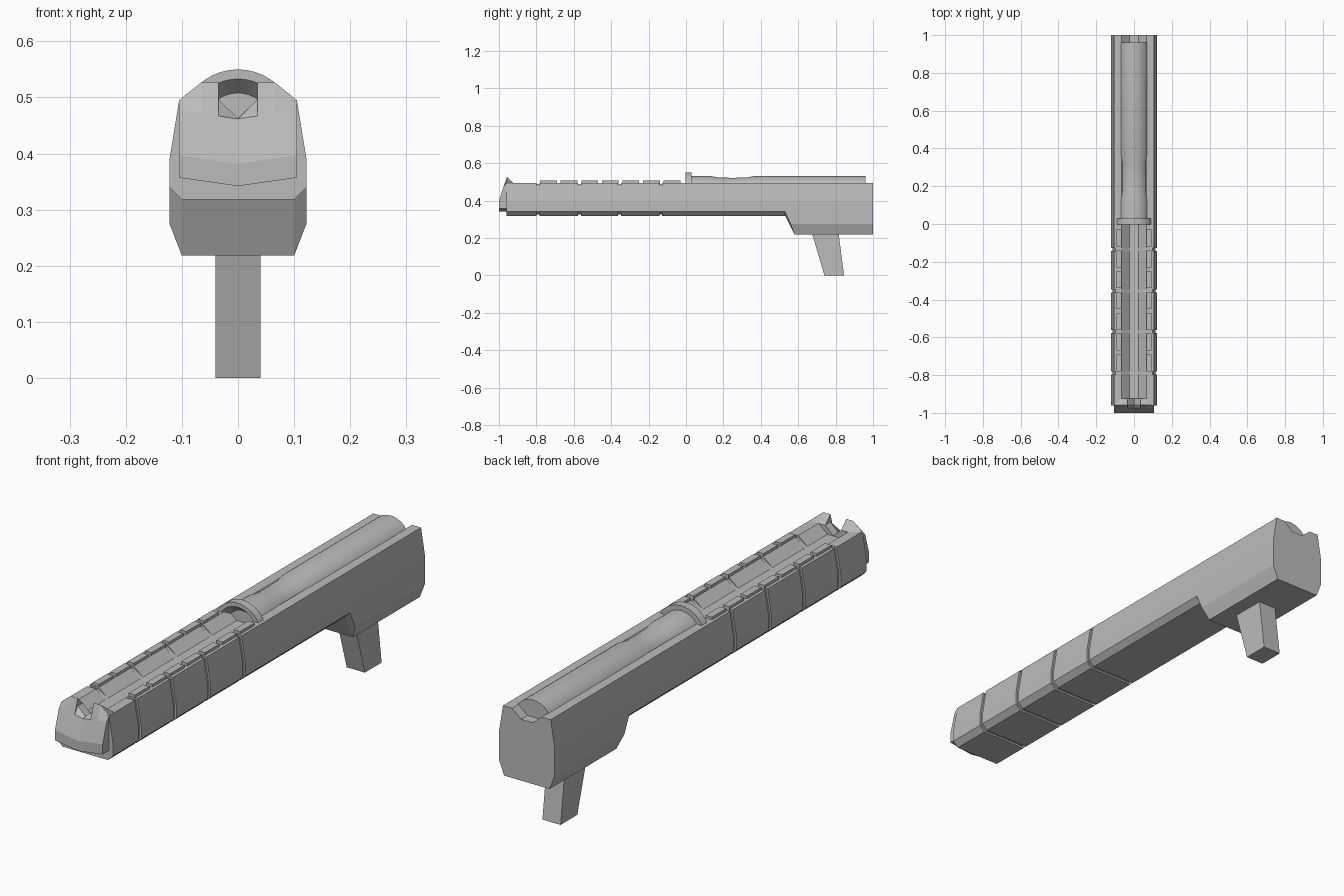
import bpy, bmesh, math

if "Cube" in bpy.data.objects:
    bpy.data.objects.remove(bpy.data.objects["Cube"])

grey = bpy.data.materials.new("gunmetal_grey")
grey.diffuse_color = (0.5, 0.5, 0.5, 1)
grey.use_nodes = True
grey.node_tree.nodes["Principled BSDF"].inputs["Base Color"].default_value = grey.diffuse_color


def make(name, bm, smooth=False):
    bmesh.ops.remove_doubles(bm, verts=bm.verts, dist=1e-5)
    bmesh.ops.recalc_face_normals(bm, faces=bm.faces)
    me = bpy.data.meshes.new(name)
    bm.to_mesh(me)
    bm.free()
    ob = bpy.data.objects.new(name, me)
    bpy.context.collection.objects.link(ob)
    me.materials.append(grey)
    if smooth:
        bpy.ops.object.select_all(action='DESELECT')
        ob.select_set(True)
        bpy.context.view_layer.objects.active = ob
        bpy.ops.object.shade_smooth_by_angle(angle=math.radians(25))
    return ob


def loft(name, rings, smooth=False):
    """Skin a row of closed rings and cap both ends."""
    bm = bmesh.new()
    rows = [[bm.verts.new(p) for p in r] for r in rings]
    n = len(rows[0])
    for a, b in zip(rows, rows[1:]):
        for i in range(n):
            j = (i + 1) % n
            bm.faces.new((a[i], a[j], b[j], b[i]))
    bm.faces.new(rows[0])
    bm.faces.new(rows[-1][::-1])
    return make(name, bm, smooth)


# Long body: channelled top, chamfered bottom, deeper at the rear
def section(y, low=0.34, bottom=0.318, inset=0.0, slant=0.0):
    half = [(0.025, 0.462, 0), (0.065, 0.495 - inset, 0), (0.105 - inset, 0.495 - inset, 0),
            (0.122 - inset, 0.39, 0), (0.122 - inset, low, 0), (0.10 - inset, bottom + inset, slant)]
    return ([(x, y + s, z) for x, z, s in half] +
            [(-x, y + s, z) for x, z, s in reversed(half)])


rings = [section(-0.96)]
for y in (-0.79, -0.57, -0.355, -0.135):      # panel grooves round the body
    rings += [section(y - 0.008), section(y - 0.008, inset=0.007),
              section(y + 0.008, inset=0.007), section(y + 0.008)]
rings += [section(0.53), section(0.56, 0.275, 0.218, slant=0.02), section(1.0, 0.275, 0.218)]
loft("body", rings)


# Nose plate with a centre crease and a notched sight on top
def nose(x, top):
    zb = 0.357 - 0.015 * (1 - abs(x) / 0.105)
    back = min(top, 0.495)
    pts = [(-0.925, zb), (-1.0, zb), (-1.0, zb + 0.04), (-0.975, zb + 0.12),
           (-0.957, top), (-0.925, back)]
    return [(x, y, z) for y, z in pts]


cols = [(0.105, 0.495), (0.065, 0.527), (0.035, 0.527), (0.035, 0.497)]
loft("nose_sight", [nose(-x, t) for x, t in cols] + [nose(0, 0.463)] +
     [nose(x, t) for x, t in reversed(cols)])


# Turned tube with a waist, and the collar with its funnel mouth
def lathe(name, profile, zc=0.447, n=40):
    loft(name, [[(r * math.cos(2 * math.pi * i / n), y, zc + r * math.sin(2 * math.pi * i / n))
                 for i in range(n)] for r, y in profile], True)


lathe("tube", [(0.08, 0.029), (0.083, 0.03), (0.083, 0.135), (0.0755, 0.18),
               (0.0745, 0.25), (0.0755, 0.32), (0.083, 0.36), (0.083, 0.96)])
lathe("collar", [(0.061, 0.028), (0.086, -0.003), (0.103, -0.003), (0.103, 0.03), (0.08, 0.03)])


# Small raised rail blocks along both sides of the channel
def box(name, x0, x1, z0, y0, y1, z1, y2, y3):
    loft(name, [[(x0, y0, z0), (x1, y0, z0), (x1, y1, z0), (x0, y1, z0)],
                [(x0, y2, z1), (x1, y2, z1), (x1, y3, z1), (x0, y3, z1)]])


for i in range(7):
    y1 = -0.03 - 0.11 * i
    y0 = y1 - 0.09
    for side in (-1, 1):
        box("rail_block", side * 0.065, side * 0.093, 0.48, y0, y1, 0.506, y0, y1)

# Raked grip stub under the rear
box("grip", -0.04, 0.04, 0.0, 0.74, 0.845, 0.23, 0.672, 0.815)
